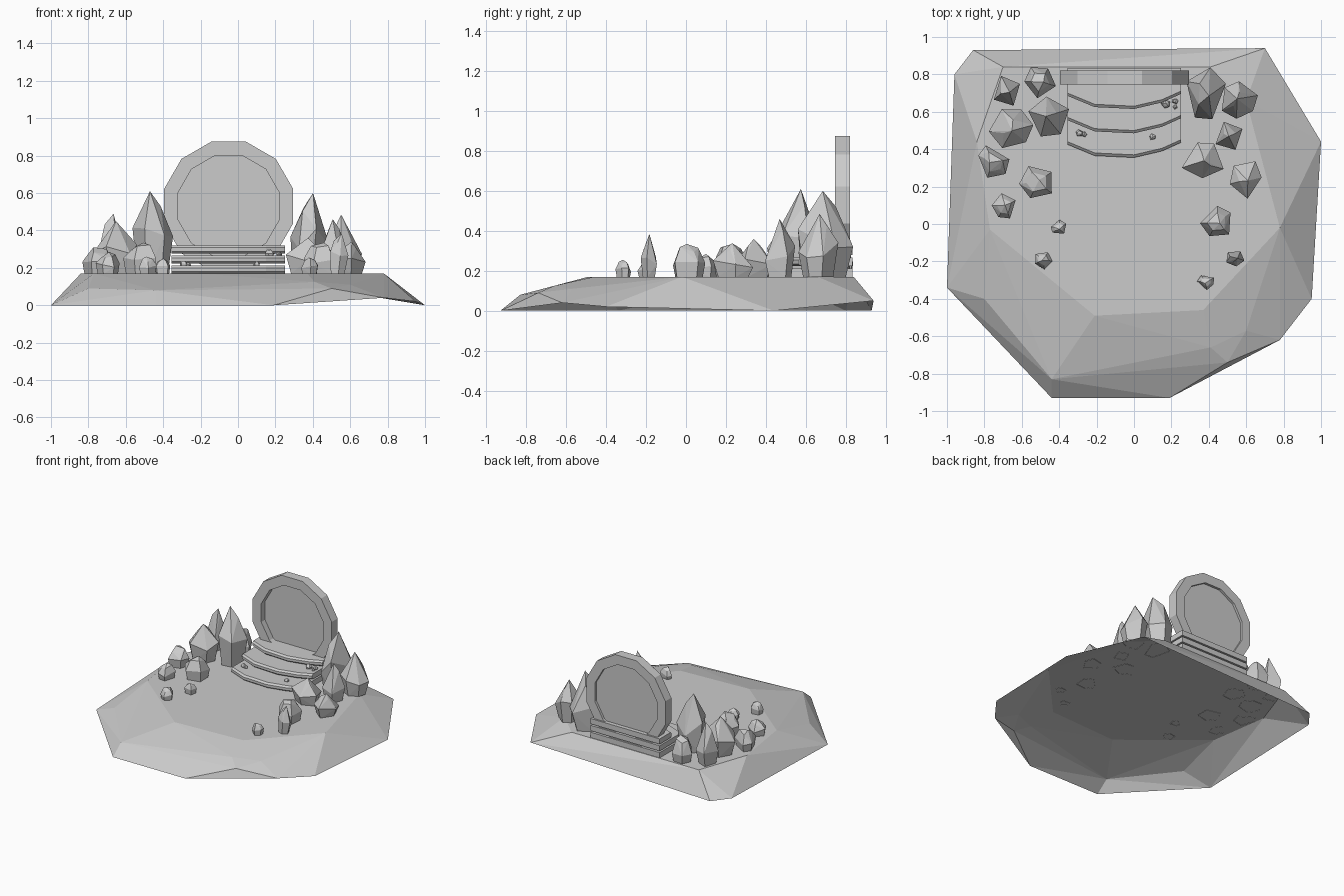
import bpy, bmesh, math, random
from mathutils import Vector

if "Cube" in bpy.data.objects:
    bpy.data.objects.remove(bpy.data.objects["Cube"])

random.seed(11)


def finish(name, bm):
    me = bpy.data.meshes.new(name)
    bm.to_mesh(me)
    bm.free()
    ob = bpy.data.objects.new(name, me)
    bpy.context.collection.objects.link(ob)
    return ob


def hull(name, points, open_below=False):
    bm = bmesh.new()
    for p in points:
        bm.verts.new(p)
    res = bmesh.ops.convex_hull(bm, input=bm.verts)
    junk = {g for g in res["geom_interior"] + res["geom_unused"] if isinstance(g, bmesh.types.BMVert)}
    bmesh.ops.delete(bm, geom=list(junk), context='VERTS')
    bmesh.ops.recalc_face_normals(bm, faces=bm.faces)
    if open_below:
        under = [f for f in bm.faces if f.normal.z < -.5]
        bmesh.ops.delete(bm, geom=under, context='FACES')
    bmesh.ops.dissolve_limit(bm, angle_limit=math.radians(2), verts=bm.verts, edges=bm.edges)
    return finish(name, bm)


# faceted ground shell, open underneath: foot outline, shoulder points, flat plateau
foot = [(-1, -.34, 0), (-.44, -.93, 0), (.19, -.93, 0), (.78, -.62, .04), (.95, -.40, .02),
        (1, .44, 0), (.70, .94, .05), (-.86, .93, 0), (-.96, .80, 0)]
shoulder = [(-.80, -.40, .09), (-.44, -.83, .08), (.41, -.66, .125), (.50, -.74, .09), (.60, -.57, .11)]
plateau = [(-.84, .44), (-.70, .84), (.41, .84), (.60, .66), (.78, -.02), (.54, -.30),
           (.37, -.46), (-.21, -.49), (-.77, -.03)]
hull("rocky_ground", foot + shoulder + [(x, y, .17) for x, y in plateau], True)


# twelve-sided portal ring with a recessed panel
CX, CZ, SIDES = -.05, .53, 12


def ring_points(r, y):
    return [Vector((CX + r * math.cos(a), y, CZ + r * math.sin(a)))
            for a in (math.radians(15 + 30 * i) for i in range(SIDES))]


bm = bmesh.new()
loops = [[bm.verts.new(p) for p in ring_points(r, y)]
         for r, y in ((.357, .747), (.357, .822), (.28, .822), (.28, .747))]
for k in range(4):
    a, b = loops[k], loops[(k + 1) % 4]
    for i in range(SIDES):
        j = (i + 1) % SIDES
        bm.faces.new((a[i], a[j], b[j], b[i]))
bmesh.ops.recalc_face_normals(bm, faces=bm.faces)
finish("portal_ring", bm)
hull("portal_panel", ring_points(.285, .795) + ring_points(.285, .803))


# stacked step slabs with a bowed front edge
bow = [(-.355, .07), (-.21, .01), (0, 0), (.15, .035), (.25, .08)]


def step(name, front, z0, z1):
    pts = []
    for inset, z in ((.012, z0), (0, z0 + .01), (0, z1 - .012), (.015, z1)):
        pts += [(x, front + dy + inset, z) for x, dy in bow]
        pts += [(-.355, .835, z), (.25, .835, z)]
    hull(name, pts)


for i, front in enumerate((.355, .485, .615)):
    step(f"step_{i + 1}", front, .17 + .054 * i, .212 + .054 * i)


# irregular stones from jittered rings; pointed ones end in an off-centre apex
def stone(name, x, y, rx, ry, top, pointed, n, lean=0.0, base=.168):
    h = top - base
    turn = math.radians(25) if n == 4 else random.uniform(0, math.tau)
    wob = .05 if n == 4 else .25
    ang = [turn + math.tau * (i + random.uniform(-wob, wob)) / n for i in range(n)]
    jit = [random.uniform(.95, 1.12) for _ in range(n)]
    rings = ((.75, 0, 0), (1, .42, .14)) if pointed else ((.85, 0, 0), (1, .42, .12), (.6, .82, .12))
    pts = []
    for s, f, dz in rings:
        for a, k in zip(ang, jit):
            pts.append((x + lean * f + rx * s * k * math.cos(a), y + ry * s * k * math.sin(a),
                        base + h * (f + random.uniform(-dz, dz))))
    ox, oy = random.uniform(-.2, .2) * rx, random.uniform(-.2, .2) * ry
    if pointed:
        # a small shoulder facet beside the tip
        t = random.uniform(0, math.tau)
        for s, f in ((.45, .82), (.4, .78)):
            pts.append((x + rx * s * math.cos(t), y + ry * s * math.sin(t), base + h * f))
            t += 2.4
        ox, oy = ox * .5 + lean, oy * .5
    pts.append((x + ox, y + oy, top))
    hull(name, pts, True)


crystals = [(-.46, .575, .11, .11, .61, 5, 0), (-.66, .51, .11, .11, .45, 6, 0),
            (-.68, .71, .078, .085, .49, 4, .01), (.365, .69, .11, .14, .60, 5, .03),
            (.56, .66, .095, .10, .485, 6, 0), (.51, .47, .078, .085, .46, 4, 0),
            (.60, .24, .085, .10, .34, 5, 0), (.53, -.185, .05, .042, .385, 5, .02),
            (.37, .34, .115, .10, .36, 5, 0)]
for i, (x, y, rx, ry, top, n, lean) in enumerate(crystals):
    stone(f"crystal_{i + 1}", x, y, rx, ry, top, True, n, lean)

boulders = [(-.50, .76, .085, .36), (-.755, .33, .09, .31), (-.515, .225, .09, .335),
            (-.69, .095, .065, .285), (-.40, -.02, .042, .25), (-.485, -.19, .048, .26),
            (.445, .01, .088, .335), (.385, -.31, .044, .255)]
for i, (x, y, r, top) in enumerate(boulders):
    stone(f"boulder_{i + 1}", x, y, r, r, top, False, 5)

# pebbles lying on the steps
for i, (x, y, r, z) in enumerate([(.17, .645, .024, .266), (.22, .655, .016, .266), (.22, .625, .012, .266),
                                  (.10, .465, .017, .212), (-.29, .487, .02, .212), (-.265, .48, .014, .212)]):
    stone(f"pebble_{i + 1}", x, y, r, r, z + r * 1.3, False, 5, base=z - .003)
